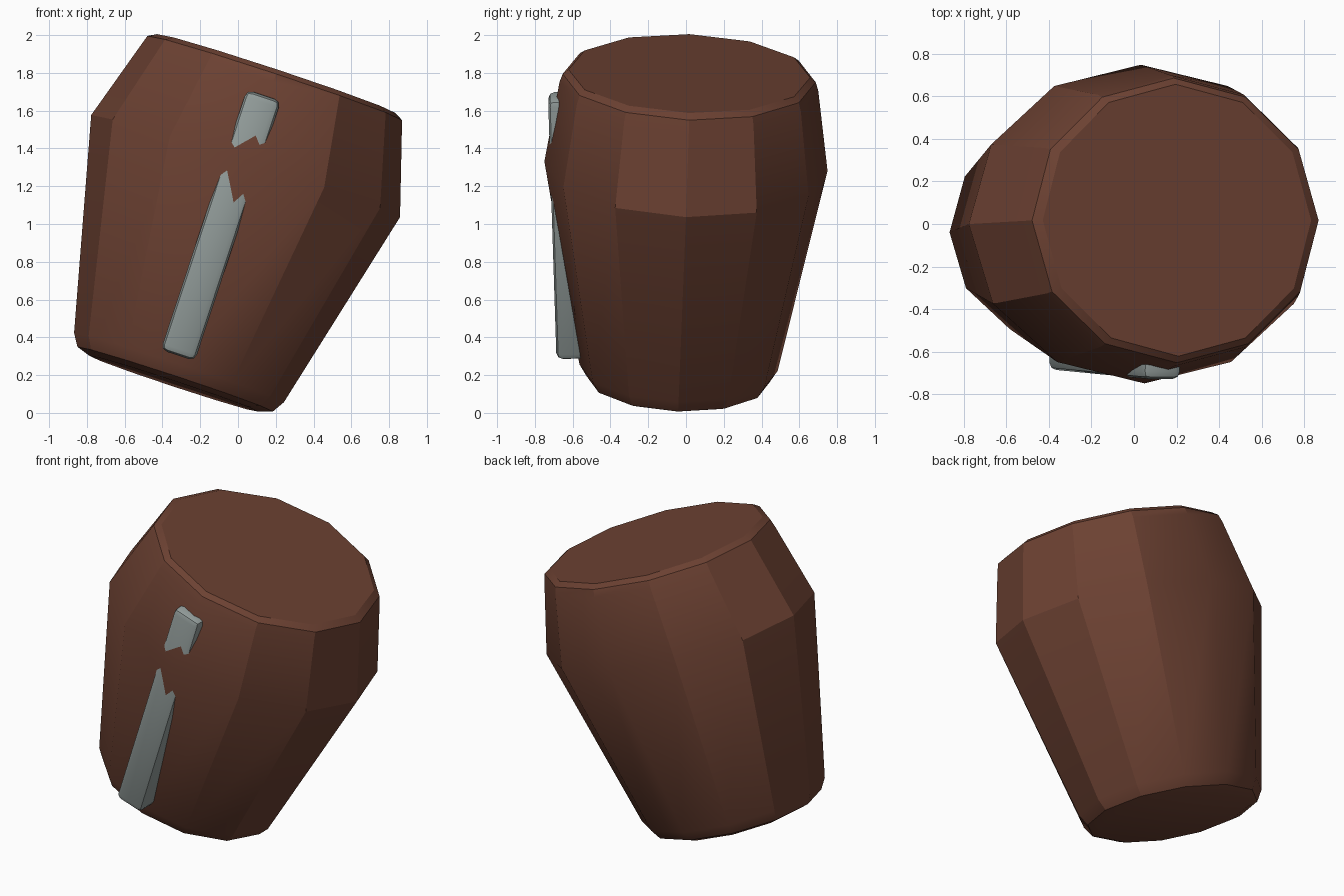
import bpy, bmesh, math
from mathutils import Matrix, Vector

if "Cube" in bpy.data.objects:
    bpy.data.objects.remove(bpy.data.objects["Cube"])

TILT = Matrix.Rotation(math.radians(18.3), 4, 'Y')


def material(name, rgb):
    m = bpy.data.materials.new(name)
    m.diffuse_color = (*rgb, 1.0)
    m.use_nodes = True
    m.node_tree.nodes["Principled BSDF"].inputs["Base Color"].default_value = m.diffuse_color
    return m


def finish(bm, name, mat, matrix, angle):
    bmesh.ops.recalc_face_normals(bm, faces=bm.faces)
    bm.transform(matrix)
    mesh = bpy.data.meshes.new(name)
    bm.to_mesh(mesh)
    bm.free()
    mesh.materials.append(mat)
    ob = bpy.data.objects.new(name, mesh)
    bpy.context.collection.objects.link(ob)
    bpy.ops.object.select_all(action='DESELECT')
    ob.select_set(True)
    bpy.context.view_layer.objects.active = ob
    bpy.ops.object.shade_smooth_by_angle(angle=math.radians(angle))
    return ob


brown = material("brown_wood", (0.15, 0.053, 0.032))
grey = material("grey_metal", (0.29, 0.335, 0.325))

# Leaning body: twelve-sided oval rings (height, x radius, y radius)
SIDES = 12
PROFILE = [(0.04, 0.47, 0.43), (0.065, 0.545, 0.485), (0.13, 0.585, 0.525),
           (1.254, 0.861, 0.75),
           (1.70, 0.724, 0.685), (1.745, 0.71, 0.67), (1.77, 0.665, 0.64)]
bm = bmesh.new()
rings = []
for h, rx, ry in PROFILE:
    angles = [2 * math.pi * i / SIDES for i in range(SIDES)]
    rings.append([bm.verts.new((rx * math.cos(a), ry * math.sin(a), h)) for a in angles])
for low, high in zip(rings, rings[1:]):
    for i in range(SIDES):
        j = (i + 1) % SIDES
        bm.faces.new((low[i], low[j], high[j], high[i]))
bm.faces.new(rings[0][::-1])
bm.faces.new(rings[-1])
lean = Matrix.Translation((-0.372, -0.044, 0)) @ Matrix.Rotation(math.radians(-2), 4, 'X')
finish(bm, "body", brown, TILT @ lean, 27)

# Metal bar on the front, partly sunk behind the bulge of the body
bm = bmesh.new()
bmesh.ops.create_cube(bm, size=1.0)
bmesh.ops.scale(bm, verts=bm.verts, vec=Vector((0.19, 0.17, 1.45)))
bmesh.ops.bevel(bm, geom=bm.edges[:], offset=0.035, segments=2, profile=0.5,
                affect='EDGES')
place = Matrix.Translation((-0.398, -0.623, 0.915)) @ Matrix.Rotation(math.radians(1.75), 4, 'X')
finish(bm, "front_bar", grey, TILT @ place, 30)
